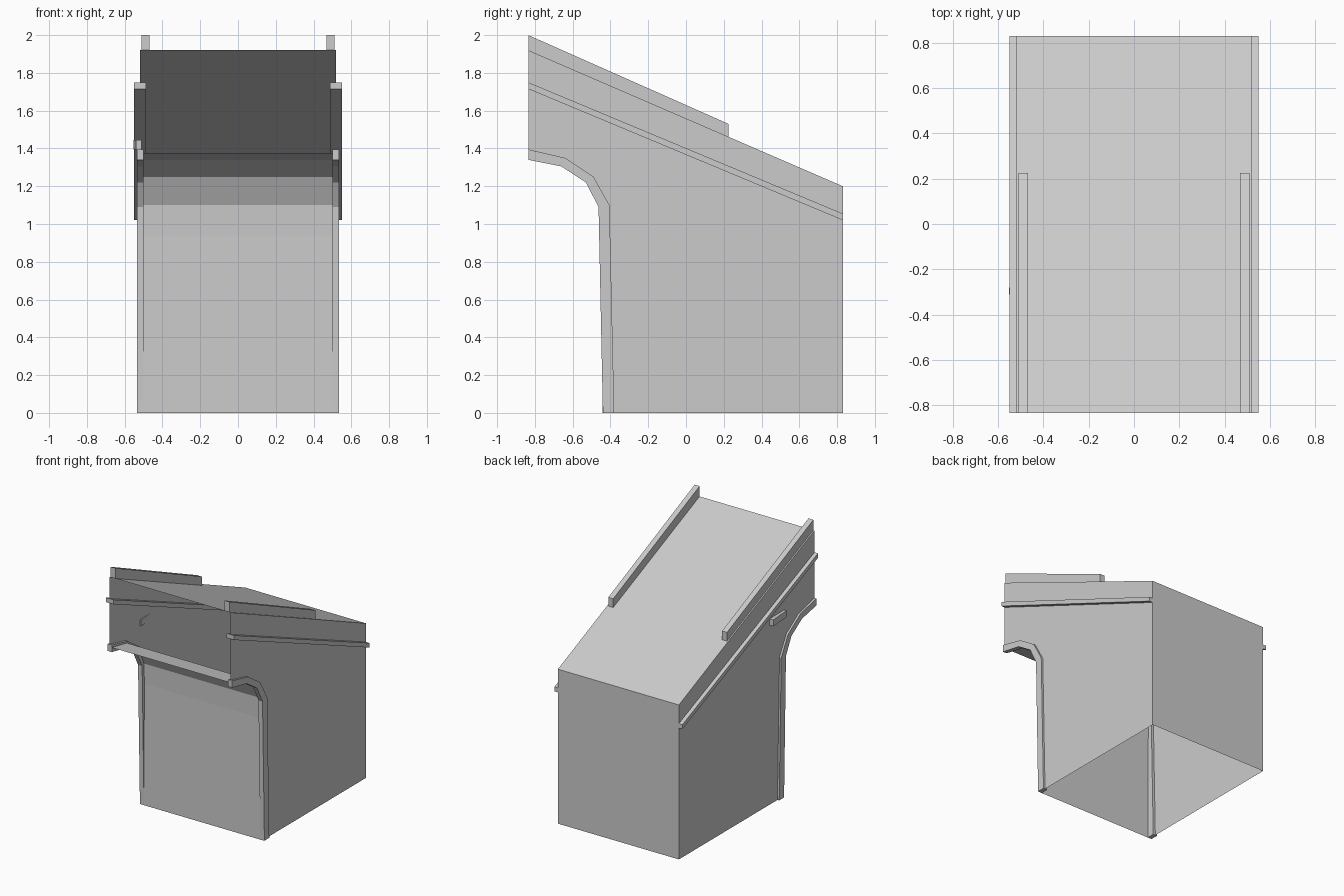
import bpy
import bmesh
from math import radians
from mathutils import Matrix

cube = bpy.data.objects.get("Cube")
if cube:
    bpy.data.objects.remove(cube, do_unlink=True)

GREY = (0.6, 0.6, 0.6, 1)
grey = bpy.data.materials.new("plain grey")
grey.use_nodes = True
grey.diffuse_color = GREY
grey.node_tree.nodes["Principled BSDF"].inputs["Base Color"].default_value = GREY


def finish(name, bm):
    mesh = bpy.data.meshes.new(name)
    bm.to_mesh(mesh)
    bm.free()
    mesh.materials.append(grey)
    obj = bpy.data.objects.new(name, mesh)
    bpy.context.collection.objects.link(obj)
    return obj


def prism(name, profile, x0, x1):
    """Closed solid: a (y, z) profile extruded along x."""
    bm = bmesh.new()
    face = bm.faces.new([bm.verts.new((x0, y, z)) for y, z in profile])
    out = bmesh.ops.extrude_face_region(bm, geom=[face])
    moved = [v for v in out["geom"] if isinstance(v, bmesh.types.BMVert)]
    bmesh.ops.translate(bm, verts=moved, vec=(x1 - x0, 0, 0))
    bmesh.ops.recalc_face_normals(bm, faces=bm.faces[:])
    return finish(name, bm)


def mirrored_prism(name, profile, x0, x1):
    prism("right_" + name, profile, -x1, -x0)
    prism("left_" + name, profile, x0, x1)


FRONT, BACK, HALF = -0.835, 0.83, 0.52

# Cabinet shell: thin sheets, open at the upper front and underneath
front_curve = [(-0.441, 0), (-0.435, 0.94), (-0.44, 1.10), (-0.51, 1.25),
               (-0.65, 1.34), (FRONT, 1.375)]
outline = front_curve + [(FRONT, 1.92), (BACK, 1.20), (BACK, 0)]
bm = bmesh.new()
right = [bm.verts.new((-HALF, y, z)) for y, z in outline]
left = [bm.verts.new((HALF, y, z)) for y, z in outline]
bm.faces.new(right)
bm.faces.new(left[::-1])
opening = len(front_curve) - 1
for i in range(len(outline) - 1):
    if i != opening:
        bm.faces.new((right[i + 1], right[i], left[i], left[i + 1]))
bmesh.ops.recalc_face_normals(bm, faces=bm.faces[:])
finish("cabinet_shell", bm)

# Curved trim along the front edges
trim_outer = [(-0.44, 0), (-0.463, 1.09), (-0.53, 1.22), (-0.66, 1.305), (FRONT, 1.34)]
trim_inner = [(-0.38, 0), (-0.405, 1.10), (-0.49, 1.25), (-0.64, 1.35), (FRONT, 1.395)]
mirrored_prism("front_trim", trim_outer + trim_inner[::-1], 0.50, 0.535)

# Sloping rails on the sides
mirrored_prism("side_rail", [(FRONT, 1.715), (BACK, 1.02), (BACK, 1.055), (FRONT, 1.75)],
               0.487, 0.55)

# Raised rails on the roof
mirrored_prism("roof_rail", [(FRONT, 1.92), (0.225, 1.46), (0.225, 1.53), (FRONT, 2.0)],
               0.468, 0.51)

# Small slanted handle on one side
bm = bmesh.new()
bmesh.ops.create_cube(bm, size=1)
bmesh.ops.transform(bm, verts=bm.verts[:], matrix=Matrix.Translation((-0.532, -0.37, 1.42))
                    @ Matrix.Rotation(radians(4), 4, "Z")
                    @ Matrix.Diagonal((0.03, 0.18, 0.05, 1)))
finish("side_handle", bm)
